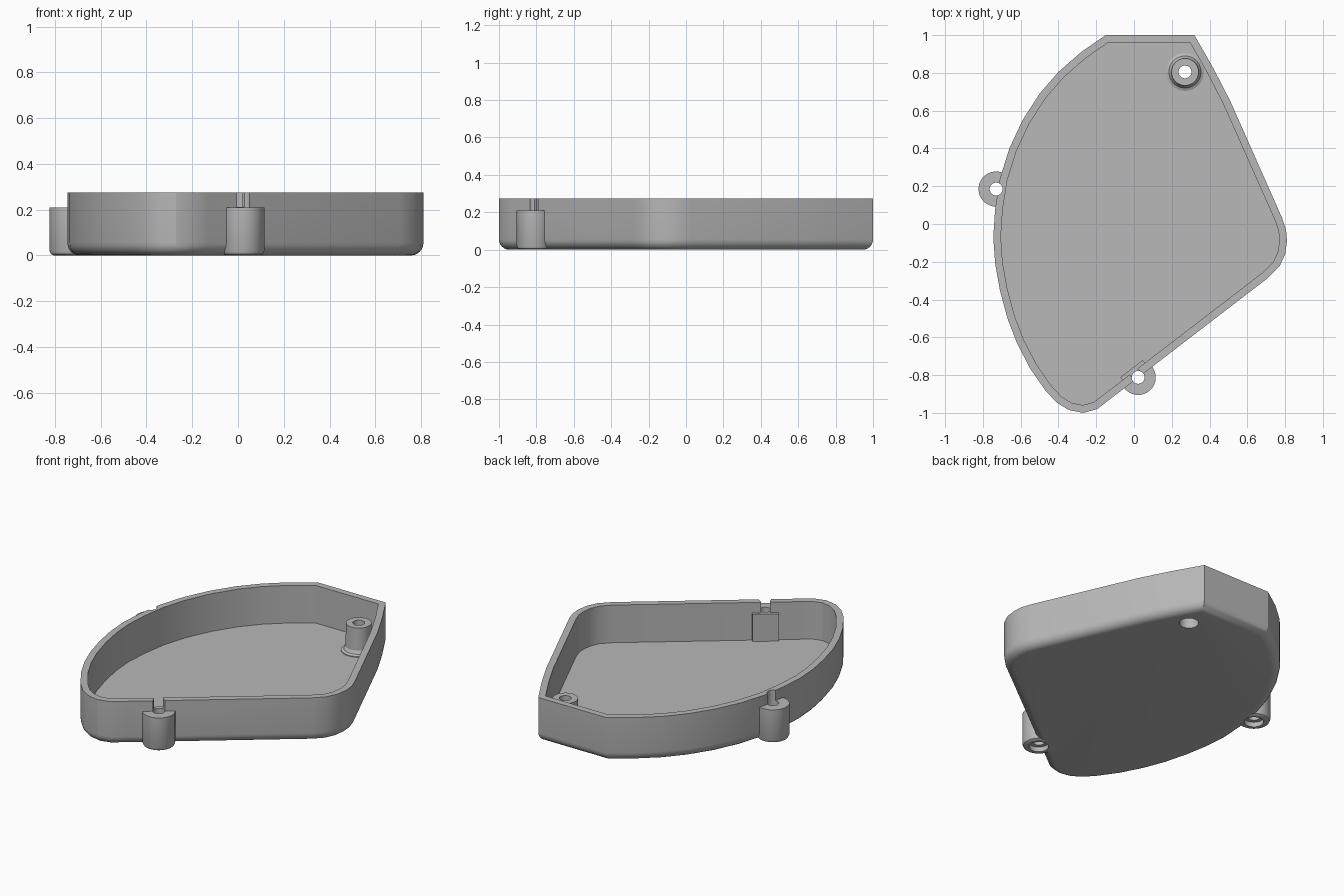
import bpy, bmesh, math
from mathutils import Vector

cube = bpy.data.objects.get("Cube")
if cube:
    bpy.data.objects.remove(cube, do_unlink=True)

grey = bpy.data.materials.new("plain grey")
grey.use_nodes = True
grey.diffuse_color = (0.48, 0.48, 0.48, 1)
grey.node_tree.nodes["Principled BSDF"].inputs["Base Color"].default_value = grey.diffuse_color

HEIGHT, WALL, FLOOR, BOSS_TOP, ROUND = 0.275, 0.04, 0.04, 0.21, 0.055
SIDES = 48

# Tray outline, clockwise from the back edge
OUTLINE = [Vector(p) for p in (
    (-0.15, 1), (0.32, 1), (0.42, 0.825), (0.51, 0.65), (0.785, 0.03),
    (0.805, -0.03), (0.81, -0.09), (0.80, -0.16), (0.77, -0.225), (0.71, -0.285),
    (-0.13, -0.93), (-0.195, -0.98), (-0.27, -1), (-0.345, -0.985), (-0.41, -0.945),
    (-0.47, -0.88), (-0.55, -0.765), (-0.62, -0.63), (-0.67, -0.50), (-0.71, -0.35),
    (-0.735, -0.21), (-0.745, -0.07), (-0.735, 0.08), (-0.71, 0.24), (-0.66, 0.40),
    (-0.59, 0.55), (-0.50, 0.69), (-0.40, 0.805), (-0.28, 0.91))]


def inset(points, d):
    """Move every edge of a clockwise outline inwards by d."""
    out = []
    for i, p in enumerate(points):
        a = (p - points[i - 1]).normalized()
        b = (points[(i + 1) % len(points)] - p).normalized()
        na, nb = Vector((a.y, -a.x)), Vector((b.y, -b.x))
        out.append(p + (na + nb) * (d / (1 + na.dot(nb))))
    return out


def loft(name, rings):
    """Closed solid through rings of equal point count, given as (points, z)."""
    bm = bmesh.new()
    loops = [[bm.verts.new((p[0], p[1], z)) for p in pts] for pts, z in rings]
    for low, high in zip(loops, loops[1:]):
        for i in range(len(low)):
            bm.faces.new((low[i - 1], low[i], high[i], high[i - 1]))
    bm.faces.new(loops[0])
    bm.faces.new(loops[-1])
    bmesh.ops.recalc_face_normals(bm, faces=bm.faces)
    mesh = bpy.data.meshes.new(name)
    bm.to_mesh(mesh)
    bm.free()
    mesh.materials.append(grey)
    obj = bpy.data.objects.new(name, mesh)
    bpy.context.collection.objects.link(obj)
    return obj


def turned(name, centre, profile):
    """Round solid from (radius, z) steps."""
    angles = [2 * math.pi * i / SIDES for i in range(SIDES)]
    return loft(name, [([(centre[0] + r * math.cos(a), centre[1] + r * math.sin(a))
                         for a in angles], z) for r, z in profile])


def combine(target, tool, operation):
    mod = target.modifiers.new(tool.name, 'BOOLEAN')
    mod.operation, mod.object, mod.solver = operation, tool, 'EXACT'
    bpy.context.view_layer.objects.active = target
    bpy.ops.object.modifier_apply(modifier=mod.name)
    bpy.data.objects.remove(tool, do_unlink=True)


# Outer shell with a rounded bottom edge
rings = []
for i in range(7):
    t = i / 6 * math.pi / 2
    rings.append((inset(OUTLINE, ROUND * (1 - math.sin(t))), ROUND * (1 - math.cos(t))))
tray = loft("tray", rings + [(OUTLINE, HEIGHT)])

# Outer screw bosses, then the hollow that also trims them inside
FRONT, SIDE, POST = (0.022, -0.812), (-0.73, 0.185), (0.27, 0.805)
for name, centre in (("front_boss", FRONT), ("side_boss", SIDE)):
    boss = turned(name, centre, [(0.075, 0), (0.087, 0.006), (0.093, 0.02), (0.093, BOSS_TOP)])
    combine(tray, boss, 'UNION')
hollow = inset(OUTLINE, WALL)
combine(tray, loft("hollow", [(hollow, FLOOR), (hollow, 0.4)]), 'DIFFERENCE')

# Block behind the front boss, aligned with the slanted wall
along = (OUTLINE[9] - OUTLINE[10]).normalized()
inward = Vector((-along.y, along.x))


def wall_box(name, half, near, far, low, high):
    corners = [Vector(FRONT) + along * u + inward * v
               for u, v in ((-half, near), (half, near), (half, far), (-half, far))]
    return loft(name, [(corners, low), (corners, high)])


combine(tray, wall_box("inner_block", 0.075, 0.02, 0.058, 0.02, BOSS_TOP), 'UNION')

# Inner post with a flared foot
post = turned("inner_post", POST, [(0.1, 0.02), (0.1, FLOOR + 0.005), (0.085, FLOOR + 0.012),
                                   (0.075, FLOOR + 0.03), (0.072, BOSS_TOP)])
combine(tray, post, 'UNION')

# Stepped screw holes and the slot through the rim
for centre, depth in ((FRONT, 0.03), (SIDE, 0.03), (POST, 0.12)):
    combine(tray, turned("screw_hole", centre, [(0.055, -0.1), (0.055, depth), (0.034, depth + 0.001),
                                                (0.034, 0.4)]), 'DIFFERENCE')
combine(tray, wall_box("rim_slot", 0.026, -0.06, 0.1, BOSS_TOP + 0.001, 0.4), 'DIFFERENCE')

# Smooth curved walls, crisp edges
bpy.ops.object.select_all(action='DESELECT')
tray.select_set(True)
bpy.context.view_layer.objects.active = tray
bpy.ops.object.shade_smooth_by_angle(angle=math.radians(25))
